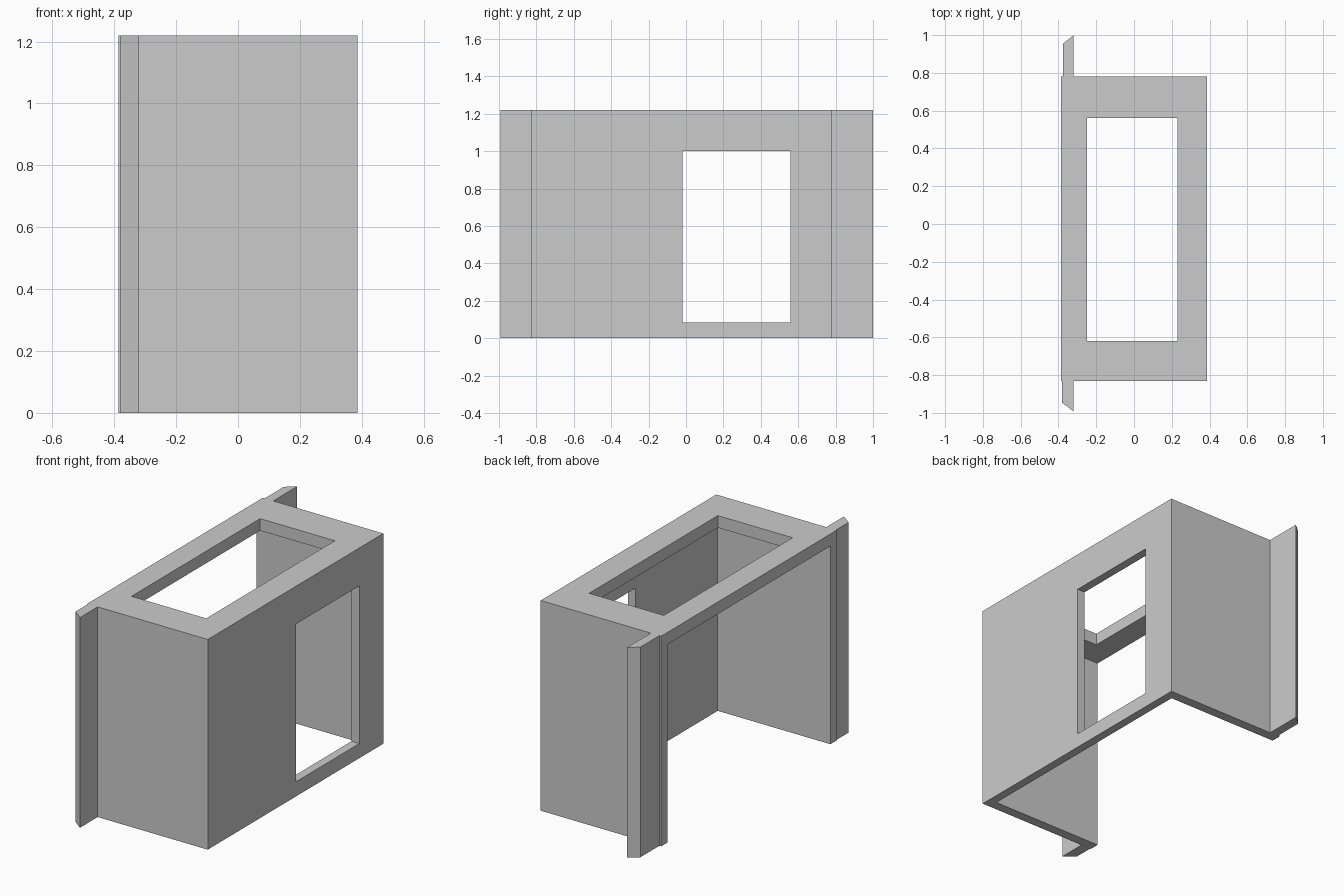
import bpy
import bmesh

cube = bpy.data.objects.get("Cube")
if cube:
    bpy.data.objects.remove(cube, do_unlink=True)

GREY = (0.6, 0.6, 0.6, 1.0)
mat = bpy.data.materials.new("plain_grey")
mat.use_nodes = True
mat.diffuse_color = GREY
mat.node_tree.nodes["Principled BSDF"].inputs["Base Color"].default_value = GREY

HEIGHT = 1.22
ROOF = 0.07
LEFT, RIGHT = 0.387, -0.387
FRONT, BACK = -0.83, 0.78
SIDE_WALL, END_WALL = 0.05, 0.058


def prism(name, outline, z0, z1):
    """Upright prism over a plan outline."""
    bm = bmesh.new()
    base = bm.faces.new([bm.verts.new((x, y, z0)) for x, y in outline])
    top = bmesh.ops.extrude_face_region(bm, geom=[base])["geom"]
    verts = [v for v in top if isinstance(v, bmesh.types.BMVert)]
    bmesh.ops.translate(bm, verts=verts, vec=(0, 0, z1 - z0))
    bmesh.ops.recalc_face_normals(bm, faces=bm.faces)
    mesh = bpy.data.meshes.new(name)
    bm.to_mesh(mesh)
    bm.free()
    mesh.materials.append(mat)
    obj = bpy.data.objects.new(name, mesh)
    bpy.context.collection.objects.link(obj)
    return obj


def box(name, x0, x1, y0, y1, z0, z1):
    return prism(name, [(x0, y0), (x1, y0), (x1, y1), (x0, y1)], z0, z1)


# Outer block with a bevelled flange at each end of the open side
enclosure = prism("enclosure", [
    (LEFT, FRONT), (LEFT, BACK),
    (-0.32, BACK), (-0.32, 1.0), (-0.375, 0.955), (-0.375, BACK),
    (RIGHT, BACK), (RIGHT, FRONT),
    (-0.382, FRONT), (-0.382, -0.945), (-0.32, -0.992), (-0.32, FRONT),
], 0, HEIGHT)

# Hollow room open below and on the right, roof opening, side window
cutters = [
    box("room_cutter", -0.6, LEFT - SIDE_WALL, FRONT + END_WALL,
        BACK - END_WALL, -0.2, HEIGHT - ROOF),
    box("roof_opening_cutter", -0.25, 0.23, -0.62, 0.56, 1.0, 1.5),
    box("window_cutter", 0.28, 0.6, -0.02, 0.56, 0.085, 1.0),
]
for cutter in cutters:
    mod = enclosure.modifiers.new(cutter.name, "BOOLEAN")
    mod.operation = "DIFFERENCE"
    mod.solver = "EXACT"
    mod.object = cutter
    cutter.hide_render = True
    cutter.display_type = "WIRE"

# Bake the cuts and drop the cutters
bpy.context.view_layer.update()
graph = bpy.context.evaluated_depsgraph_get()
cut_mesh = bpy.data.meshes.new_from_object(enclosure.evaluated_get(graph))
enclosure.modifiers.clear()
enclosure.data = cut_mesh
for cutter in cutters:
    bpy.data.objects.remove(cutter, do_unlink=True)
